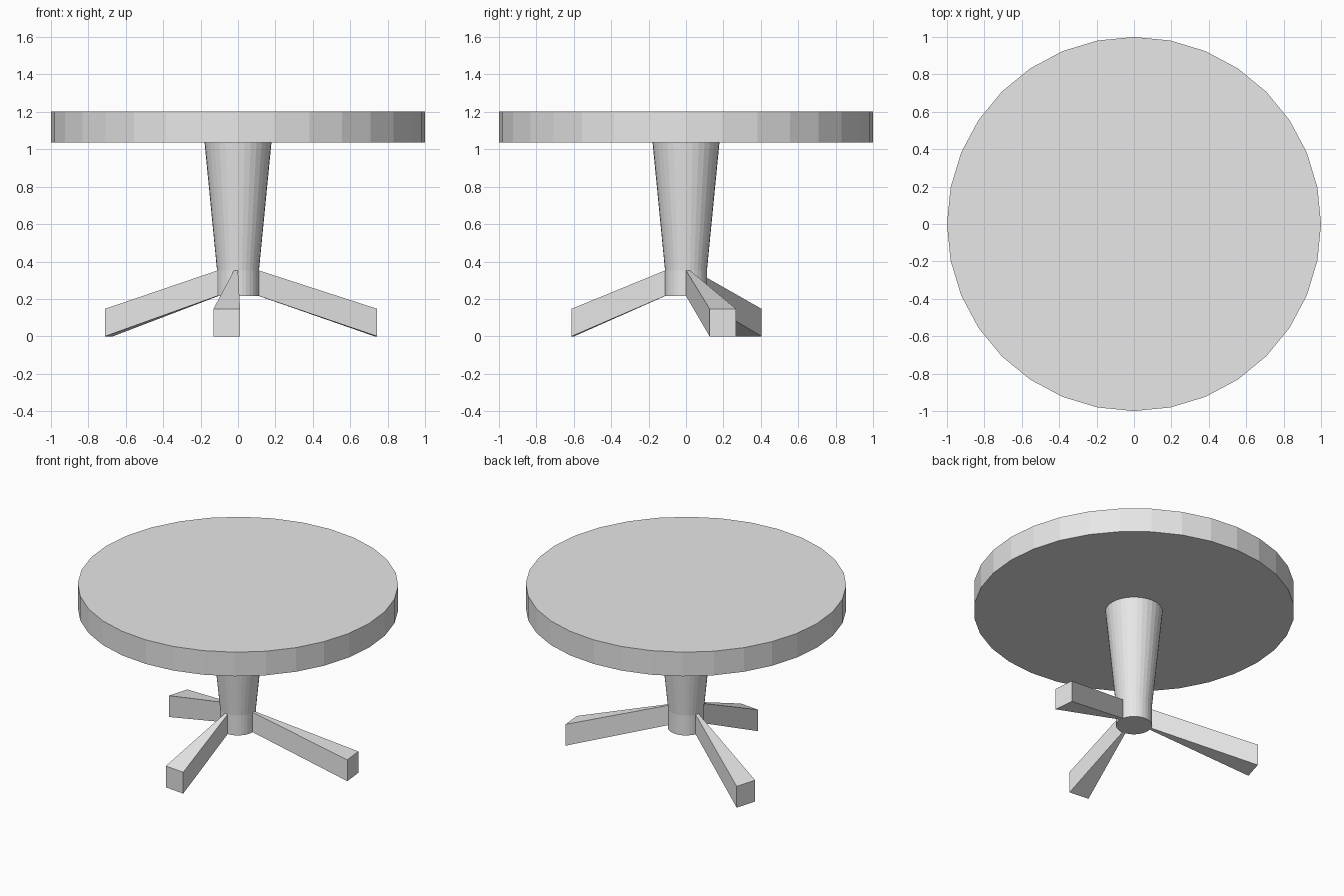
import bpy, bmesh
from math import cos, sin, tau
from mathutils import Vector

cube = bpy.data.objects.get("Cube")
if cube:
    bpy.data.objects.remove(cube, do_unlink=True)

SIDES = 32
STEP = tau / SIDES
HUB_RADIUS = 0.112
HUB_LOW, HUB_HIGH = 0.216, 0.352

grey = bpy.data.materials.new("light grey")
grey.use_nodes = True
colour = (0.8, 0.8, 0.8, 1)
grey.diffuse_color = colour
grey.node_tree.nodes["Principled BSDF"].inputs["Base Color"].default_value = colour


def add_object(name, bm):
    bmesh.ops.recalc_face_normals(bm, faces=bm.faces)
    mesh = bpy.data.meshes.new(name)
    bm.to_mesh(mesh)
    bm.free()
    mesh.materials.append(grey)
    obj = bpy.data.objects.new(name, mesh)
    bpy.context.collection.objects.link(obj)


def turned(name, profile):
    """Faceted round part from (radius, height) pairs, capped at both ends."""
    bm = bmesh.new()
    rings = [[bm.verts.new((r * cos(i * STEP), r * sin(i * STEP), z))
              for i in range(SIDES)] for r, z in profile]
    for low, high in zip(rings, rings[1:]):
        for i in range(SIDES):
            j = (i + 1) % SIDES
            bm.faces.new((low[i], low[j], high[j], high[i]))
    bm.faces.new(rings[0])
    bm.faces.new(rings[-1])
    add_object(name, bm)


def leg(name, facet, foot_a, foot_b):
    """Flared foot drawn out from one facet of the hub to two floor corners."""
    bm = bmesh.new()
    a, b = (Vector((cos(k * STEP), sin(k * STEP), 0)) * HUB_RADIUS
            for k in (facet, facet + 1))
    ends = []
    for p, q, low, high in ((a, b, HUB_LOW, HUB_HIGH),
                            (foot_a, foot_b, 0, 0.147)):
        ends.append([bm.verts.new((v[0], v[1], z)) for v, z in
                     ((p, low), (q, low), (q, high), (p, high))])
    inner, outer = ends
    for i in range(4):
        j = (i + 1) % 4
        bm.faces.new((inner[i], inner[j], outer[j], outer[i]))
    bm.faces.new(inner)
    bm.faces.new(outer)
    add_object(name, bm)


# Round top and tapered column with a straight hub
turned("table_top", [(1, 1.037), (1, 1.203)])
turned("column", [(HUB_RADIUS, HUB_LOW), (HUB_RADIUS, HUB_HIGH), (0.179, 1.037)])

# Three uneven legs, each growing from a single hub facet
leg("front_leg", 23, (-0.131, -0.598), (0.011, -0.612))
leg("left_leg", 0, (0.744, 0.126), (0.73, 0.267))
leg("right_leg", 14, (-0.669, 0.404), (-0.711, 0.264))
